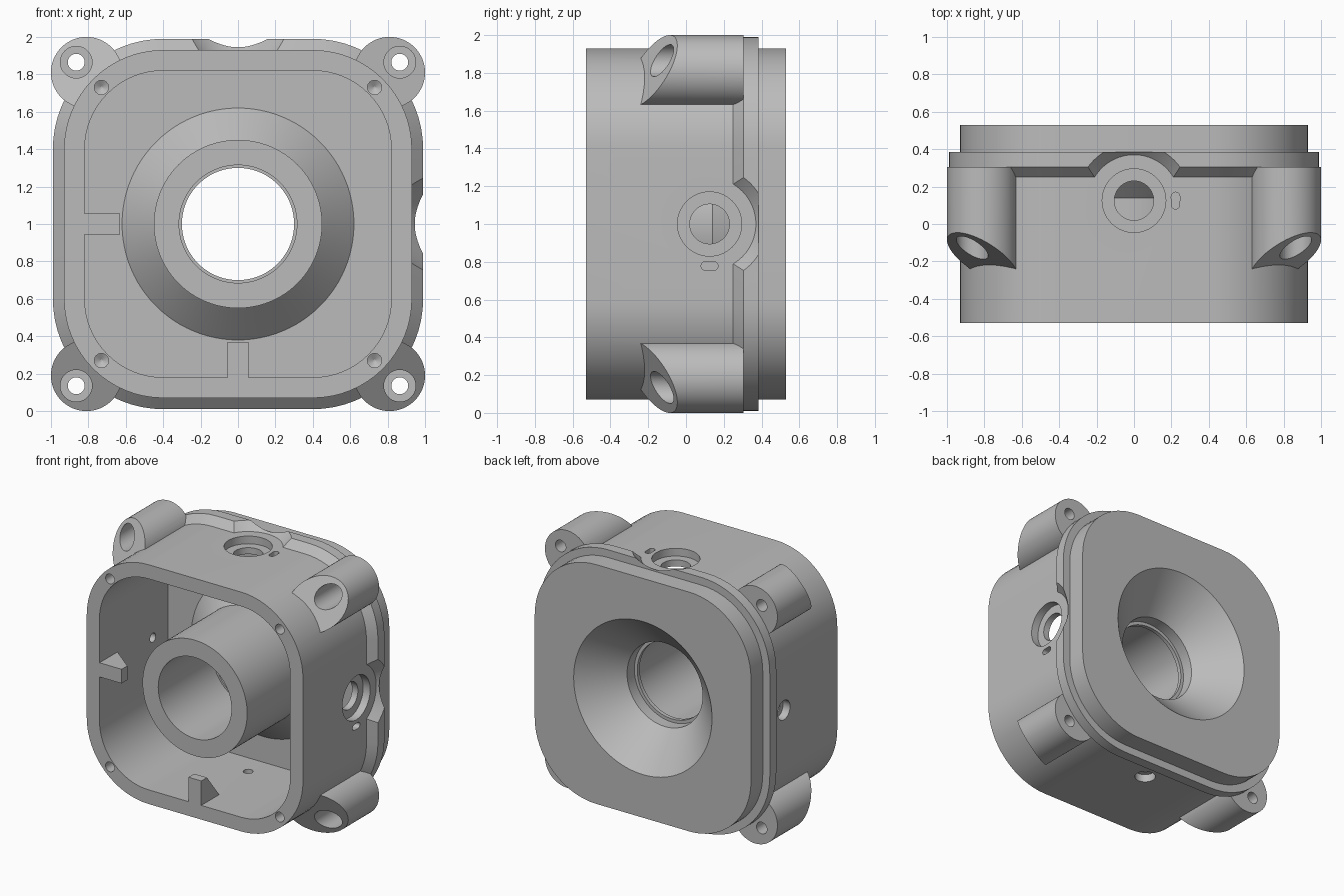
import bpy, bmesh, math
from mathutils import Vector, Matrix

cube = bpy.data.objects.get("Cube")
if cube:
    bpy.data.objects.remove(cube)

grey = bpy.data.materials.new("cast_grey")
grey.use_nodes = True
colour = (0.5, 0.5, 0.5, 1)
grey.diffuse_color = colour
grey.node_tree.nodes["Principled BSDF"].inputs["Base Color"].default_value = colour

CORNER = 0.4          # centre of the rounded corners
PORT_Y = 0.125        # ports and side holes share this depth


def loft(name, rings, matrix=Matrix()):
    """Closed solid through equal-length rings of points."""
    bm = bmesh.new()
    loops = [[bm.verts.new(matrix @ Vector(p)) for p in ring] for ring in rings]
    n = len(loops[0])
    for a, b in zip(loops, loops[1:]):
        for i in range(n):
            j = (i + 1) % n
            bm.faces.new((a[i], a[j], b[j], b[i]))
    bm.faces.new(loops[0])
    bm.faces.new(loops[-1])
    bmesh.ops.recalc_face_normals(bm, faces=bm.faces)
    mesh = bpy.data.meshes.new(name)
    bm.to_mesh(mesh)
    bm.free()
    mesh.materials.append(grey)
    ob = bpy.data.objects.new(name, mesh)
    bpy.context.collection.objects.link(ob)
    return ob


def rounded(y, half, steps=16):
    pts = []
    for q in range(4):
        sx, sz = ((1, 1), (-1, 1), (-1, -1), (1, -1))[q]
        for i in range(steps + 1):
            a = (q + i / steps) * math.pi / 2
            r = half - CORNER
            pts.append((sx * CORNER + r * math.cos(a), y, sz * CORNER + r * math.sin(a)))
    return pts


def circle(r, n):
    return [(r * math.cos(2 * math.pi * i / n), r * math.sin(2 * math.pi * i / n)) for i in range(n)]


def lathe_y(name, profile, x=0, z=0, n=96):
    """Solid turned about an axis along y, from (y, radius) pairs."""
    return loft(name, [[(x + u, y, z + v) for u, v in circle(r, n)] for y, r in profile])


def lathe_z(name, profile, matrix, n=64):
    """Solid turned about the port axis, from (height, radius) pairs."""
    return loft(name, [[(u, PORT_Y + v, h) for u, v in circle(r, n)] for h, r in profile], matrix)


def combine(target, tool, operation):
    mod = target.modifiers.new("combine", "BOOLEAN")
    mod.operation = operation
    mod.solver = "EXACT"
    mod.object = tool
    bpy.context.view_layer.objects.active = target
    bpy.ops.object.modifier_apply(modifier=mod.name)
    bpy.data.objects.remove(tool)


def add(tool):
    combine(housing, tool, "UNION")


def cut(tool):
    combine(housing, tool, "DIFFERENCE")


# Outer shell with chamfered flange
shell = [(-0.53, 0.93), (0.25, 0.93), (0.305, 0.99), (0.385, 0.99), (0.385, 0.93), (0.53, 0.93)]
housing = loft("housing", [rounded(y, h) for y, h in shell])
corners = [(sx, sz) for sx in (-1, 1) for sz in (-1, 1)]

# Corner lugs with sloped front ends
for sx, sz in corners:
    outline = [(sx * 0.81 + u, sz * 0.81 + v) for u, v in circle(0.19, 64)]
    front = [(x, -0.29 + 0.51 * (sx * x + sz * z - 1.41), z) for x, z in outline]
    back = [(x, 0.305, z) for x, z in outline]
    add(loft("lug", [front, back]))

# Open cavity
cut(loft("cavity", [rounded(-0.6, 0.82), rounded(0.31, 0.82)]))

# Central tube flaring into the back wall
add(lathe_y("tube", [(-0.53, 0.45), (0.14, 0.45), (0.31, 0.62), (0.4, 0.62)]))

# Stepped bore and conical recess at the back
cut(lathe_y("bore", [(-0.6, 0.315), (0.14, 0.315), (0.14, 0.3), (0.17, 0.3),
                     (0.17, 0.325), (0.26, 0.325), (0.53, 0.595), (0.6, 0.665)]))

# Ribs on the bottom and right inner walls
for turn in (180, 270):
    m = Matrix.Rotation(math.radians(turn), 4, "Y")
    side = [(-0.53, 0.85), (-0.53, 0.63), (-0.46, 0.63), (-0.31, 0.82), (-0.31, 0.85)]
    add(loft("rib", [[(x, y, z) for y, z in side] for x in (-0.055, 0.055)], m))

# Lug bolt holes and front screw holes
for sx, sz in corners:
    cut(lathe_y("bolt_hole", [(-0.5, 0.085), (0.18, 0.085), (0.18, 0.045), (0.35, 0.045)],
                sx * 0.865, sz * 0.865, 40))
    cut(lathe_y("screw_hole", [(-0.56, 0.038), (-0.42, 0.038), (-0.4, 0.005)],
                sx * 0.73, sz * 0.73, 32))

# Ports on the top and left, each with a flange notch and key slot
for turn in (0, 90):
    m = Matrix.Rotation(math.radians(turn), 4, "Y")
    cut(lathe_z("notch", [(0.93, 0.245), (1.0, 0.315)], m, 96))
    cut(lathe_z("port", [(0.75, 0.105), (0.87, 0.105), (0.87, 0.17), (0.96, 0.17)], m))
    slot = [(0.222 + u, PORT_Y + v + math.copysign(0.022, v), 0) for u, v in circle(0.023, 24)]
    cut(loft("slot", [[(x, y, h) for x, y, _ in slot] for h in (0.87, 0.96)], m))

# Small counterbored holes on the bottom and right
for turn in (180, 270):
    m = Matrix.Rotation(math.radians(turn), 4, "Y")
    cut(lathe_z("side_hole", [(0.75, 0.035), (0.87, 0.035), (0.87, 0.075), (0.96, 0.075)], m, 40))

# Stand on the ground and shade
housing.data.transform(Matrix.Translation((0, 0, 1)))
bpy.ops.object.select_all(action="DESELECT")
housing.select_set(True)
bpy.context.view_layer.objects.active = housing
bpy.ops.object.shade_smooth_by_angle(angle=math.radians(25))
